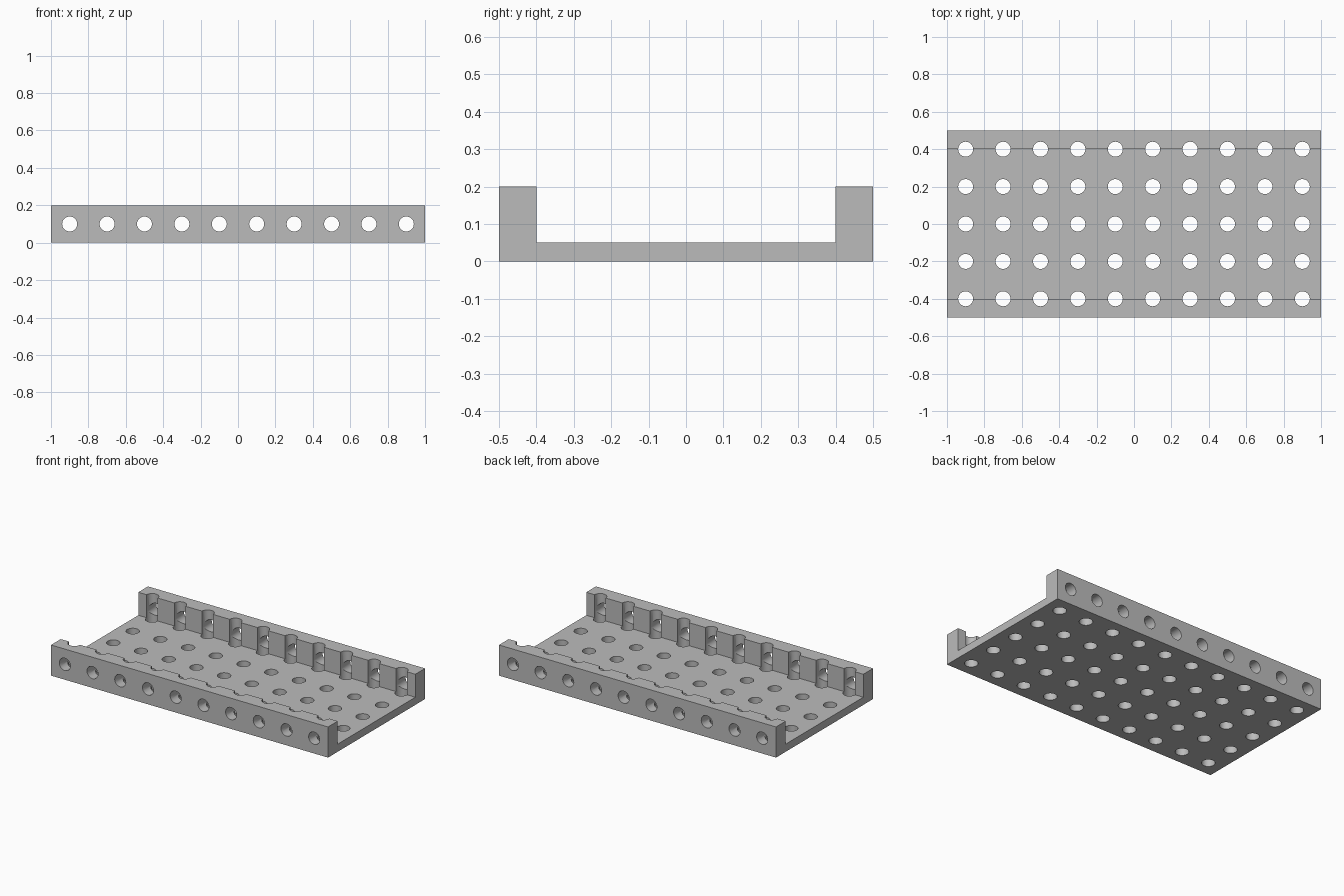
import bpy, bmesh, math
from mathutils import Matrix

if "Cube" in bpy.data.objects:
    bpy.data.objects.remove(bpy.data.objects["Cube"])

R = 0.04                                   # hole radius
XS = [-0.9 + 0.2 * i for i in range(10)]   # hole columns
YS = [-0.4 + 0.2 * j for j in range(5)]    # hole rows

grey = bpy.data.materials.new("grey")
grey.diffuse_color = (0.5, 0.5, 0.5, 1)
grey.use_nodes = True
grey.node_tree.nodes["Principled BSDF"].inputs["Base Color"].default_value = grey.diffuse_color


def make_object(name, bm):
    bmesh.ops.recalc_face_normals(bm, faces=bm.faces)
    me = bpy.data.meshes.new(name)
    bm.to_mesh(me)
    bm.free()
    ob = bpy.data.objects.new(name, me)
    bpy.context.collection.objects.link(ob)
    return ob


def drill_set(name, matrices, depth):
    bm = bmesh.new()
    for m in matrices:
        bmesh.ops.create_cone(bm, cap_ends=True, segments=32, radius1=R,
                              radius2=R, depth=depth, matrix=m)
    ob = make_object(name, bm)
    ob.hide_render = True
    ob.hide_set(True)
    return ob


# Channel: U-shaped profile extruded along x
profile = [(-0.5, 0), (0.5, 0), (0.5, 0.2), (0.4, 0.2),
           (0.4, 0.05), (-0.4, 0.05), (-0.4, 0.2), (-0.5, 0.2)]
bm = bmesh.new()
face = bm.faces.new([bm.verts.new((-1, y, z)) for y, z in profile])
ext = bmesh.ops.extrude_face_region(bm, geom=[face])
bmesh.ops.translate(bm, vec=(2, 0, 0),
                    verts=[v for v in ext["geom"] if isinstance(v, bmesh.types.BMVert)])
channel = make_object("channel_plate", bm)
channel.data.materials.append(grey)

# Vertical holes through the floor, the outer rows notch the walls
floor_drills = drill_set("floor_drills",
                         [Matrix.Translation((x, y, 0.1)) for x in XS for y in YS], 0.6)
# Horizontal holes through both walls
wall_drills = drill_set("wall_drills",
                        [Matrix.Translation((x, 0, 0.1)) @ Matrix.Rotation(math.pi / 2, 4, 'X')
                         for x in XS], 1.4)

bpy.context.view_layer.objects.active = channel
channel.select_set(True)
for drills in (floor_drills, wall_drills):
    mod = channel.modifiers.new(drills.name, 'BOOLEAN')
    mod.operation = 'DIFFERENCE'
    mod.solver = 'EXACT'
    mod.object = drills
    bpy.ops.object.modifier_apply(modifier=mod.name)
    bpy.data.objects.remove(drills)

# Smooth hole walls, sharp edges elsewhere
bpy.ops.object.shade_smooth_by_angle(angle=math.radians(30))
